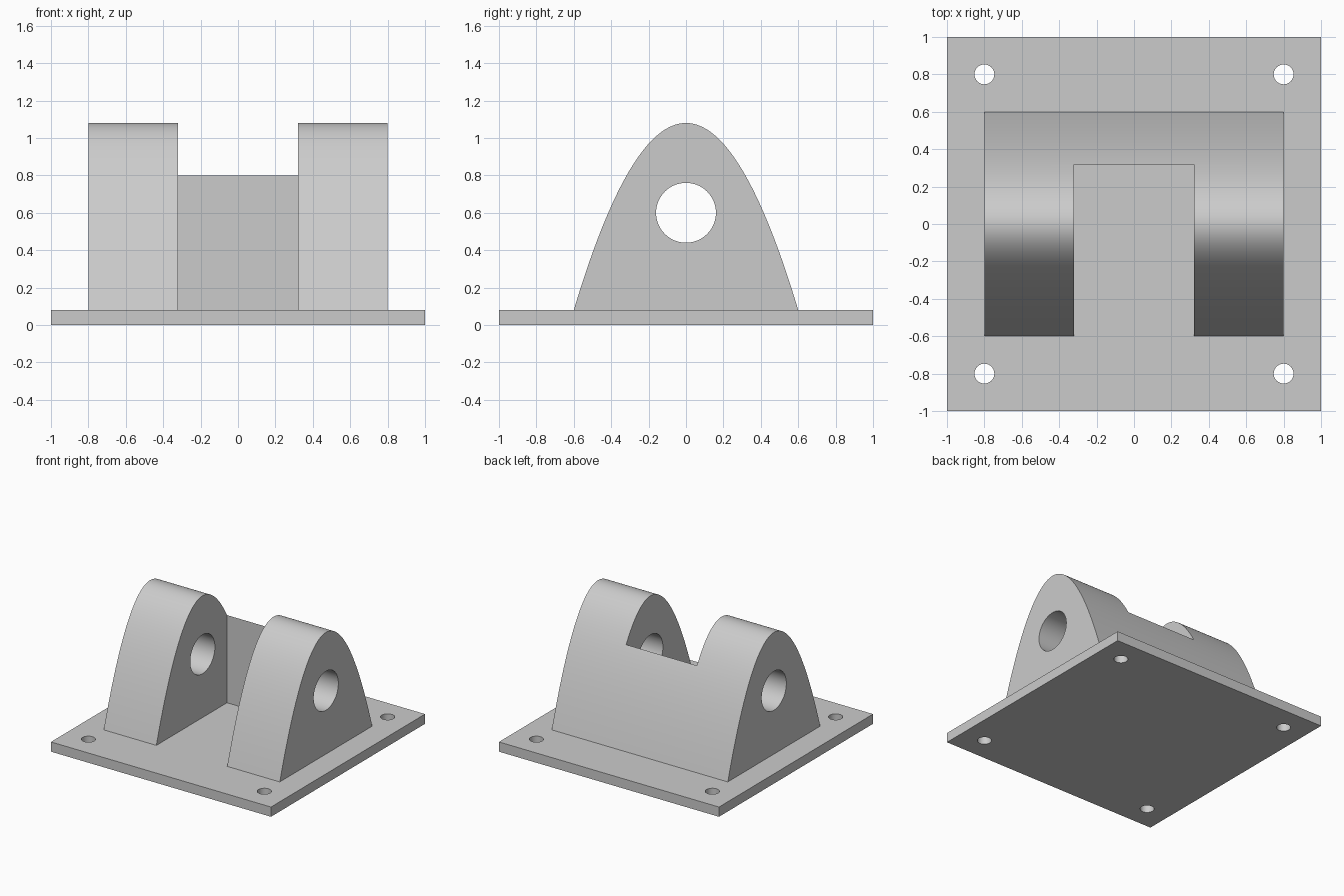
import bpy, bmesh, math
from mathutils import Matrix, Vector

cube = bpy.data.objects.get("Cube")
if cube:
    bpy.data.objects.remove(cube, do_unlink=True)

PLATE_T = 0.08      # plate thickness
HALF_DEPTH = 0.6    # half depth of the arch at the plate
ARCH_H = 1.0        # arch height above the plate
SLOT_X = 0.322      # half width of the slot
WALL_TOP = 0.8      # where the rear wall meets the arch surface

grey = bpy.data.materials.new("light grey metal")
grey.use_nodes = True
grey.diffuse_color = (0.6, 0.6, 0.6, 1)
grey.node_tree.nodes["Principled BSDF"].inputs["Base Color"].default_value = grey.diffuse_color


def add_object(name, bm):
    bmesh.ops.recalc_face_normals(bm, faces=bm.faces)
    mesh = bpy.data.meshes.new(name)
    bm.to_mesh(mesh)
    bm.free()
    mesh.materials.append(grey)
    obj = bpy.data.objects.new(name, mesh)
    bpy.context.collection.objects.link(obj)
    return obj


def box(name, low, high):
    low, high = Vector(low), Vector(high)
    bm = bmesh.new()
    bmesh.ops.create_cube(bm, size=1, matrix=Matrix.Translation((low + high) / 2)
                          @ Matrix.Diagonal((*(high - low), 1)))
    return add_object(name, bm)


def cylinder(name, radius, length, center, axis="Z"):
    turn = Matrix.Rotation(math.pi / 2, 4, "Y") if axis == "X" else Matrix()
    bm = bmesh.new()
    bmesh.ops.create_cone(bm, cap_ends=True, segments=64, radius1=radius, radius2=radius,
                          depth=length, matrix=Matrix.Translation(center) @ turn)
    return add_object(name, bm)


def combine(target, tool, operation):
    """Apply a boolean and discard the tool object."""
    mod = target.modifiers.new(operation.lower(), "BOOLEAN")
    mod.operation, mod.solver, mod.object = operation, "EXACT", tool
    bpy.context.view_layer.objects.active = target
    bpy.ops.object.modifier_apply(modifier=mod.name)
    bpy.data.objects.remove(tool, do_unlink=True)


# Parabolic arch, extruded across the bracket and sunk slightly into the plate
steps = 64
profile = [(-HALF_DEPTH, PLATE_T / 2)]
for i in range(steps + 1):
    t = 2 * i / steps - 1
    profile.append((HALF_DEPTH * t, PLATE_T + ARCH_H * (1 - t * t)))
profile.append((HALF_DEPTH, PLATE_T / 2))
bm = bmesh.new()
face = bm.faces.new([bm.verts.new((-0.8, y, z)) for y, z in profile])
side = bmesh.ops.extrude_face_region(bm, geom=[face])
bmesh.ops.translate(bm, vec=(1.6, 0, 0),
                    verts=[v for v in side["geom"] if isinstance(v, bmesh.types.BMVert)])
arch = add_object("lugs_and_rear_wall", bm)

# Slot between the lugs, leaving the rear wall, and the pin bore
wall_y = HALF_DEPTH * math.sqrt(1 - (WALL_TOP - PLATE_T) / ARCH_H)
combine(arch, box("slot_cutter", (-SLOT_X, -1, 0), (SLOT_X, wall_y, 1.5)), "DIFFERENCE")
combine(arch, cylinder("bore_cutter", 0.16, 2, (0, 0, 0.6), "X"), "DIFFERENCE")

# Base plate with four bolt holes, joined to the arch
bracket = box("clevis_bracket", (-1, -1, 0), (1, 1, PLATE_T))
for x in (-0.8, 0.8):
    for y in (-0.8, 0.8):
        combine(bracket, cylinder("bolt_cutter", 0.053, 0.4, (x, y, 0)), "DIFFERENCE")
combine(bracket, arch, "UNION")

# Smooth curved surfaces, crisp edges
bpy.ops.object.select_all(action="DESELECT")
bracket.select_set(True)
bpy.context.view_layer.objects.active = bracket
bpy.ops.object.shade_smooth_by_angle(angle=math.radians(25))
